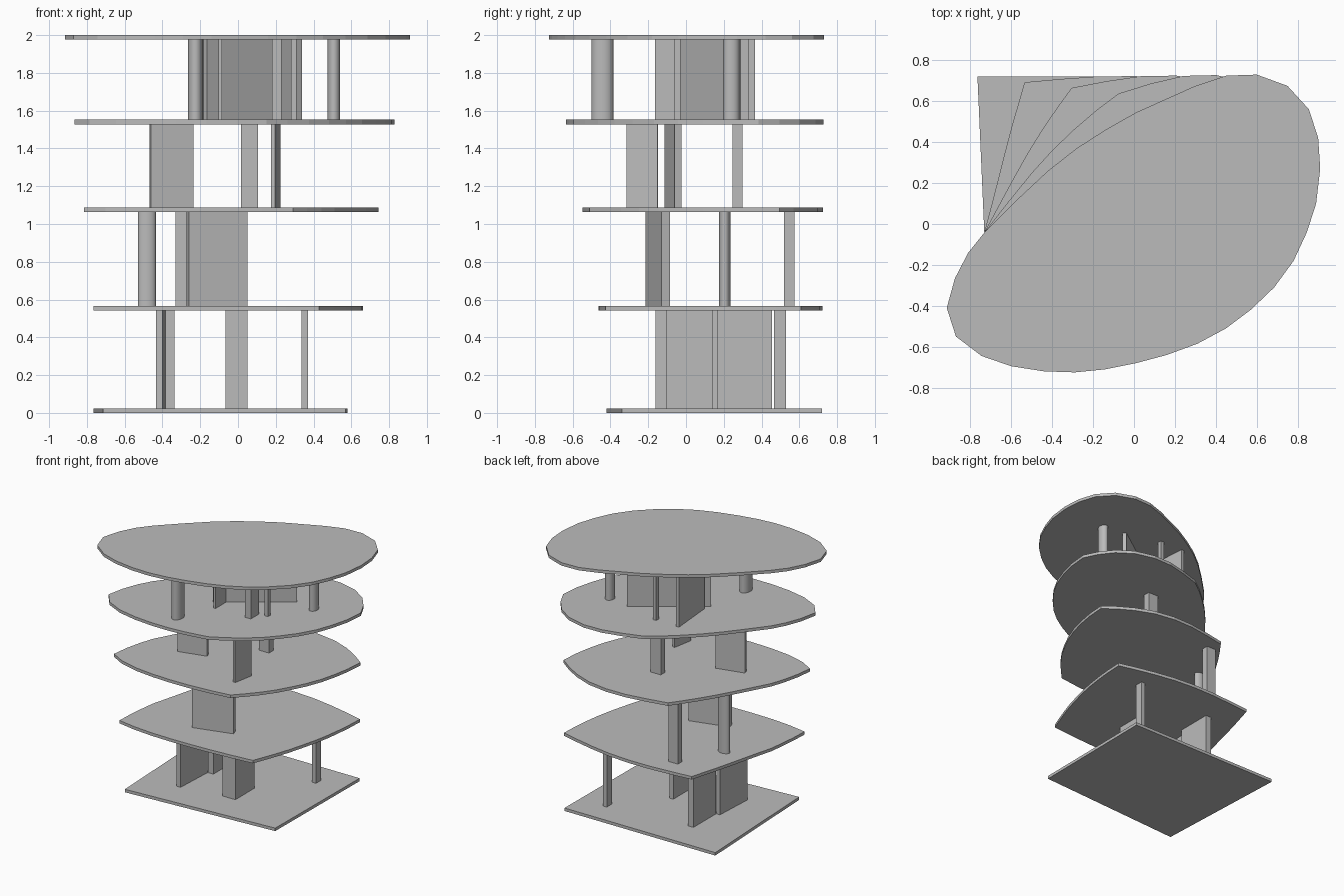
import bpy, bmesh, math
from mathutils import Vector

cube = bpy.data.objects.get("Cube")
if cube:
    bpy.data.objects.remove(cube, do_unlink=True)

grey = bpy.data.materials.new("concrete grey")
grey.use_nodes = True
colour = (0.5, 0.5, 0.5, 1)
grey.diffuse_color = colour
grey.node_tree.nodes["Principled BSDF"].inputs["Base Color"].default_value = colour

THICK = 0.024
LEVELS = [0, 0.541, 1.063, 1.528, 1.976]


def prism(name, outline, z0, z1, smooth=False):
    """Extrude a counter-clockwise plan outline from z0 to z1."""
    bm = bmesh.new()
    low = [bm.verts.new((x, y, z0)) for x, y in outline]
    high = [bm.verts.new((x, y, z1)) for x, y in outline]
    bm.faces.new(low[::-1])
    bm.faces.new(high)
    n = len(low)
    for i in range(n):
        j = (i + 1) % n
        side = bm.faces.new((low[i], low[j], high[j], high[i]))
        side.smooth = smooth
    mesh = bpy.data.meshes.new(name)
    bm.to_mesh(mesh)
    bm.free()
    mesh.materials.append(grey)
    obj = bpy.data.objects.new(name, mesh)
    bpy.context.collection.objects.link(obj)
    return obj


def storey(level):
    return LEVELS[level] + THICK, LEVELS[level + 1]


def box(name, level, x0, x1, y0, y1):
    """Upright box filling a storey."""
    prism(name, [(x0, y0), (x1, y0), (x1, y1), (x0, y1)], *storey(level))


def wall(name, level, start, end, thick):
    """Straight wall along a centre line, filling a storey."""
    a, b = Vector(start), Vector(end)
    d = (b - a).normalized() * thick / 2
    n = Vector((-d.y, d.x))
    prism(name, [a - n, b - n, b + n, a + n], *storey(level))


def column(name, level, cx, cy, rx, ry, sides=24):
    """Elliptical column filling a storey."""
    ring = [(cx + rx * math.cos(math.tau * i / sides),
             cy + ry * math.sin(math.tau * i / sides)) for i in range(sides)]
    prism(name, ring, *storey(level), smooth=True)


# Floor slabs: a four-cornered plan turning step by step into a rounded one
top_sides = [
    [(-.915, -.41), (-.87, -.55), (-.745, -.645), (-.6, -.695), (-.44, -.72),
     (-.29, -.725), (-.14, -.71)],
    [(.01, -.68), (.16, -.64), (.31, -.585), (.45, -.51), (.57, -.42),
     (.685, -.31), (.78, -.18), (.845, -.04), (.89, .1)],
    [(.91, .27), (.9, .42), (.855, .56), (.75, .675), (.6, .73), (.45, .725),
     (.3, .675)],
    [(.155, .61), (.01, .545), (-.14, .46), (-.28, .37), (-.42, .26),
     (-.57, .12), (-.73, -.04), (-.81, -.14), (-.875, -.265)],
]
corners = [Vector(c) for c in
           [(-.715, -.42), (.57, -.34), (.58, .72), (-.765, .72)]]
for level, z in enumerate(LEVELS):
    t = level / 4
    plan = []
    for k, side in enumerate(top_sides):
        for i, p in enumerate(side):
            base = corners[k].lerp(corners[(k + 1) % 4], i / len(side))
            plan.append(base.lerp(Vector(p), t))
    prism(f"floor_slab_{level + 1}", plan, z, z + THICK)

# First storey
wall("ground_long_wall", 0, (-.418, -.16), (-.402, .165), .034)
box("ground_back_wall", 0, -.385, -.335, .165, .455)
box("ground_front_pier", 0, -.065, .05, -.105, -.08)
box("ground_pier_stem", 0, .015, .05, -.08, .14)
box("ground_post", 0, .335, .37, .465, .53)

# Second storey
wall("second_wall", 1, (-.266, -.192), (.044, -.108), .047)
column("second_column", 1, -.4825, .205, .048, .03)
box("second_post", 1, -.33, -.245, .52, .575)

# Third storey
wall("third_left_wall", 2, (-.465, -.097), (-.24, -.042), .037)
wall("third_front_wall", 2, (.185, -.313), (.215, -.149), .022)
box("third_post", 2, .015, .105, .245, .3)

# Fourth storey
wall("fourth_main_wall", 3, (-.174, -.073), (.33, .28), .03)
wall("fourth_rear_wall", 3, (-.15, .0), (-.18, .365), .025)
box("fourth_front_wall", 3, -.103, -.085, -.165, -.01)
box("fourth_pier", 3, .18, .23, -.165, -.06)
box("fourth_slim_post", 3, .28, .31, -.06, -.03)
box("fourth_rear_post", 3, .01, .04, .33, .365)
column("fourth_front_column", 3, -.225, -.4425, .04, .0575)
column("fourth_side_column", 3, .508, .24, .033, .043)
